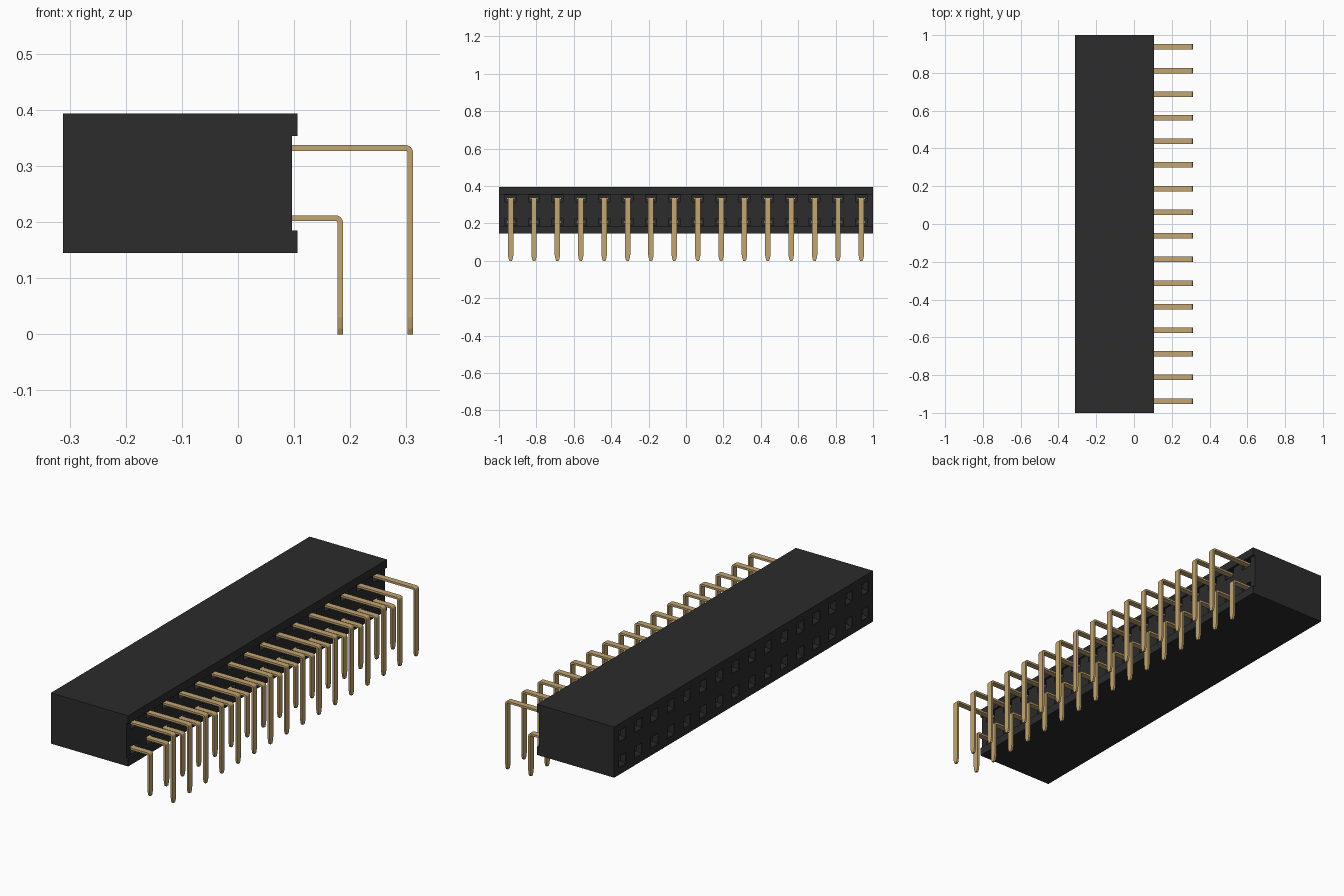
import bpy
import bmesh
import math
from mathutils import Vector

if "Cube" in bpy.data.objects:
    bpy.data.objects.remove(bpy.data.objects["Cube"], do_unlink=True)


def material(name, color):
    m = bpy.data.materials.new(name)
    m.use_nodes = True
    m.diffuse_color = (*color, 1)
    m.node_tree.nodes["Principled BSDF"].inputs["Base Color"].default_value = (*color, 1)
    return m


BLACK = material("black plastic", (0.025, 0.025, 0.025))
GOLD = material("gold metal", (0.55, 0.38, 0.17))

COUNT, PITCH = 16, 0.125
ROWS = {"lower": (0.207, 0.182), "upper": (0.332, 0.307)}  # pin height, leg x
COLUMNS = [(i - (COUNT - 1) / 2) * PITCH for i in range(COUNT)]
FRONT, REAR, FLOOR = -0.312, 0.106, 0.096


def finish(bm, name, mat):
    bmesh.ops.recalc_face_normals(bm, faces=bm.faces)
    mesh = bpy.data.meshes.new(name)
    bm.to_mesh(mesh)
    bm.free()
    mesh.materials.append(mat)
    obj = bpy.data.objects.new(name, mesh)
    bpy.context.collection.objects.link(obj)
    return obj


def loft(bm, rings):
    """Skin a list of equal-length rings and cap both ends."""
    loops = [[bm.verts.new(p) for p in ring] for ring in rings]
    n = len(loops[0])
    for a, b in zip(loops, loops[1:]):
        for k in range(n):
            bm.faces.new((a[k], a[(k + 1) % n], b[(k + 1) % n], b[k]))
    bm.faces.new(loops[0])
    bm.faces.new(loops[-1])


def square(x, y, z, hy, hz):
    return [(x, y + a * hy, z + b * hz) for a, b in ((-1, -1), (1, -1), (1, 1), (-1, 1))]


# Housing: rear lips above and below a full-length channel
profile = [(FRONT, 0.145), (REAR, 0.145), (REAR, 0.185), (FLOOR, 0.185),
           (FLOOR, 0.353), (REAR, 0.353), (REAR, 0.393), (FRONT, 0.393)]
bm = bmesh.new()
loft(bm, [[(x, y, z) for x, z in profile] for y in (-1, 1)])
housing = finish(bm, "housing", BLACK)

# Cutters: funnel-mouthed sockets in front, pin pockets behind
bm = bmesh.new()
for z, _ in ROWS.values():
    for y in COLUMNS:
        loft(bm, [square(FRONT - 0.01, y, z, 0.027, 0.027),
                  square(FRONT + 0.002, y, z, 0.027, 0.027),
                  square(FRONT + 0.02, y, z, 0.013, 0.013),
                  square(FRONT + 0.2, y, z, 0.013, 0.013)])
        loft(bm, [square(x, y, z, 0.03, 0.019) for x in (FLOOR - 0.03, FLOOR + 0.005)])
cutter = finish(bm, "cavity_cutter", BLACK)
cut = housing.modifiers.new("cavities", 'BOOLEAN')
cut.operation, cut.solver, cut.object = 'DIFFERENCE', 'EXACT', cutter
bpy.context.view_layer.objects.active = housing
housing.select_set(True)
bpy.ops.object.modifier_apply(modifier=cut.name)
bpy.data.objects.remove(cutter, do_unlink=True)


# Bent flat pins with tapered tips
def pin_mesh(z, leg_x):
    bend, half, wide = 0.008, 0.005, 0.0145
    stations = [(FLOOR - 0.035, z, 0, 1)]
    for k in range(5):
        a = k * math.pi / 8
        stations.append((leg_x - bend + bend * math.sin(a),
                         z - bend + bend * math.cos(a), a, 1))
    stations += [(leg_x, h, math.pi / 2, w) for h, w in ((0.03, 1), (0.01, 0.75), (0, 0.45))]
    rings = []
    for x, h, a, w in stations:
        c = Vector((x, 0, h))
        n = Vector((math.sin(a), 0, math.cos(a))) * half
        s = Vector((0, wide * w, 0))
        rings.append([c - n - s, c - n + s, c + n + s, c + n - s])
    bm = bmesh.new()
    loft(bm, rings)
    # Contact shoulder seated in the pocket
    loft(bm, [square(x, 0, z, 0.022, half) for x in (FLOOR - 0.035, FLOOR - 0.012)])
    return bm


for row, (z, leg_x) in ROWS.items():
    first = finish(pin_mesh(z, leg_x), row + "_pin", GOLD)
    first.location.y = COLUMNS[0]
    for y in COLUMNS[1:]:
        pin = first.copy()
        pin.location.y = y
        bpy.context.collection.objects.link(pin)
